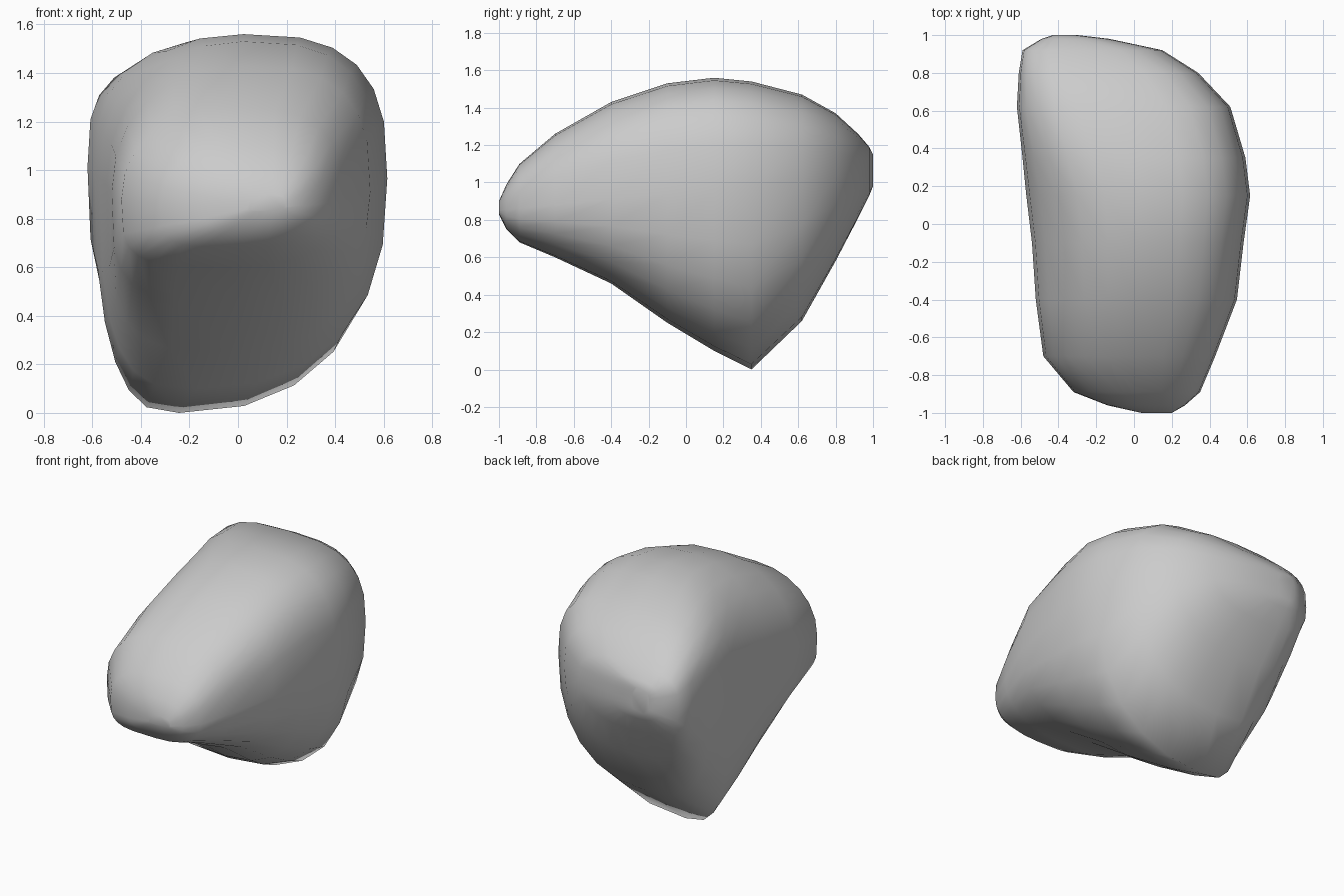
import bpy, bmesh, math

if "Cube" in bpy.data.objects:
    bpy.data.objects.remove(bpy.data.objects["Cube"])

# Cross-sections along the boulder: y, x min, x max, z min, z max
SECTIONS = [
    (-1.00, 0.04, 0.20, 0.83, 0.90),
    (-0.96, -0.14, 0.27, 0.75, 0.99),
    (-0.89, -0.32, 0.35, 0.68, 1.10),
    (-0.70, -0.48, 0.43, 0.60, 1.26),
    (-0.40, -0.52, 0.545, 0.46, 1.43),
    (-0.10, -0.54, 0.58, 0.25, 1.53),
    (0.15, -0.57, 0.615, 0.10, 1.56),
    (0.35, -0.59, 0.59, 0.00, 1.54),
    (0.62, -0.62, 0.51, 0.26, 1.47),
    (0.80, -0.61, 0.34, 0.58, 1.37),
    (0.92, -0.59, 0.15, 0.81, 1.26),
    (0.98, -0.49, -0.13, 0.93, 1.19),
    (1.00, -0.43, -0.30, 0.98, 1.15),
]
SIDES = 24


def blend(y, y0, y1, a, b):
    t = min(max((y - y0) / (y1 - y0), 0), 1)
    return a + (b - a) * t


def squareness(y, right, top):
    """How boxy each corner of a section is."""
    if top:
        return 2.9 if right else blend(y, 0.1, 0.6, 2.15, 3.2)
    return 2.35 if right else blend(y, -0.2, 0.35, 4.0, 2.9)


def ring(bm, y, x0, x1, z0, z1):
    """One lopsided superellipse; the keel below leans to the left."""
    mid = (x0 + x1) / 2
    keel = mid - 0.25 * math.exp(-((y - 0.3) / 0.3) ** 2)
    cz = min(max(0.95 + 0.1 * y, z0), z1)
    verts = []
    for i in range(SIDES):
        a = 2 * math.pi * i / SIDES
        c, s = math.cos(a), math.sin(a)
        p = 2 / squareness(y, c > 0, s >= 0)
        c, s = (math.copysign(abs(v) ** p, v) for v in (c, s))
        cx = mid if s >= 0 else mid + (keel - mid) * min(1, -s)
        x = cx + c * ((x1 - cx) if c > 0 else (cx - x0))
        z = cz + s * ((z1 - cz) if s > 0 else (cz - z0))
        verts.append(bm.verts.new((x, y, z)))
    return verts


# Boulder body lofted through the sections
bm = bmesh.new()
rings = [ring(bm, *s) for s in SECTIONS]
for r, q in zip(rings, rings[1:]):
    for i in range(SIDES):
        j = (i + 1) % SIDES
        bm.faces.new((r[i], r[j], q[j], q[i]))
bm.faces.new(rings[0][::-1])
bm.faces.new(rings[-1])
bmesh.ops.recalc_face_normals(bm, faces=bm.faces[:])
for f in bm.faces:
    f.smooth = True

mesh = bpy.data.meshes.new("boulder")
bm.to_mesh(mesh)
bm.free()
boulder = bpy.data.objects.new("boulder", mesh)
bpy.context.collection.objects.link(boulder)
